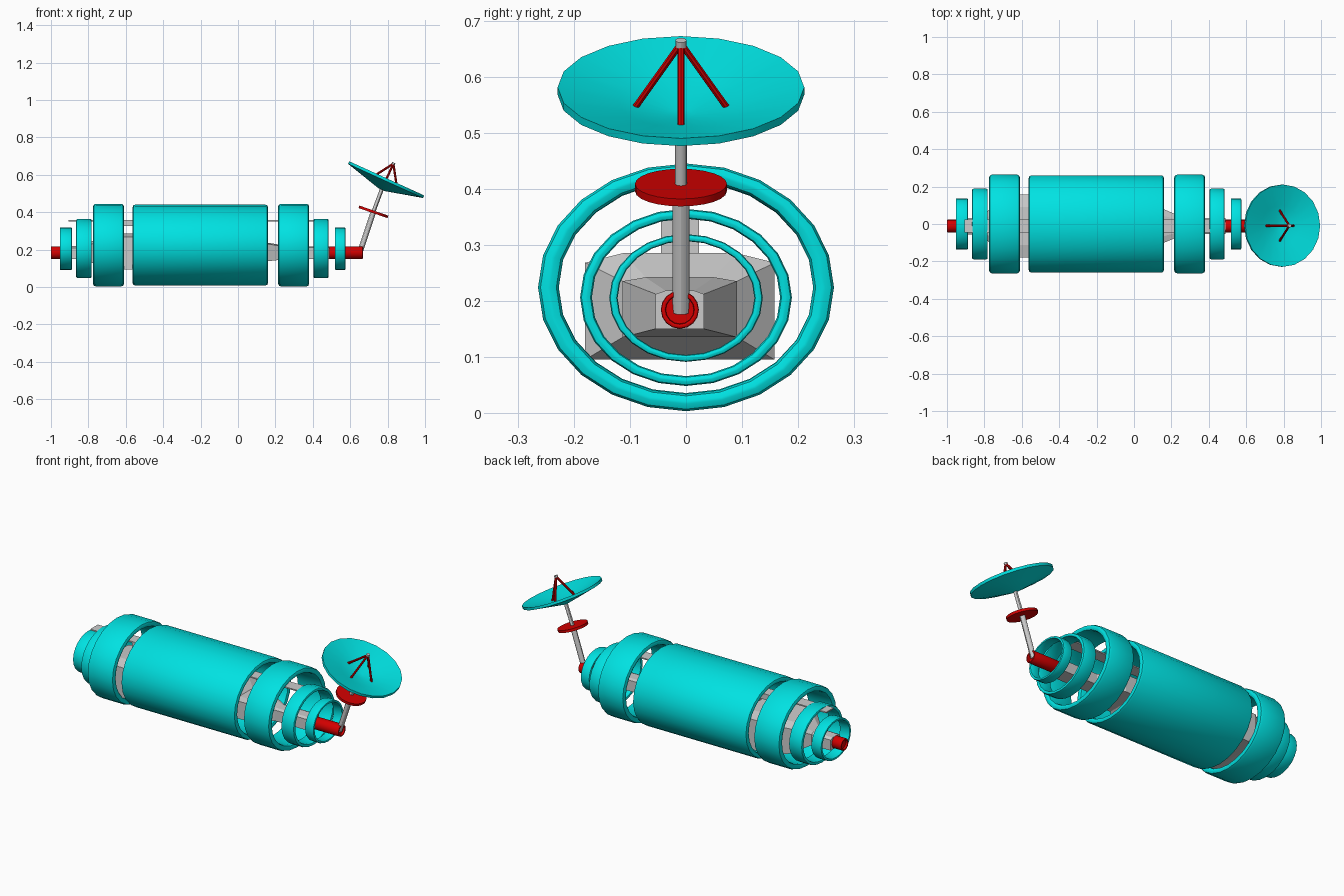
import bpy, bmesh
from math import cos, sin, pi, radians
from mathutils import Vector, Matrix

if "Cube" in bpy.data.objects:
    bpy.data.objects.remove(bpy.data.objects["Cube"])


def material(name, rgb):
    m = bpy.data.materials.new(name)
    m.diffuse_color = (*rgb, 1)
    m.use_nodes = True
    m.node_tree.nodes["Principled BSDF"].inputs["Base Color"].default_value = m.diffuse_color
    return m


CYAN = material("cyan", (0.0, 0.76, 0.76))
RED = material("red", (0.65, 0.0, 0.0))
YC, ZC = -0.011, 0.184          # axis of the inner core


def finish(name, bm, mat=None, smooth=True):
    bmesh.ops.recalc_face_normals(bm, faces=bm.faces)
    me = bpy.data.meshes.new(name)
    bm.to_mesh(me)
    bm.free()
    ob = bpy.data.objects.new(name, me)
    bpy.context.collection.objects.link(ob)
    if mat:
        me.materials.append(mat)
    if smooth:
        bpy.context.view_layer.objects.active = ob
        ob.select_set(True)
        bpy.ops.object.shade_smooth_by_angle(angle=radians(30))
        ob.select_set(False)
    return ob


def loft(bm, rings, closed=False):
    """Skin a list of point rings; cap the ends unless closed on itself."""
    rows = [[bm.verts.new(p) for p in r] for r in rings]
    n = len(rows[0])
    for i in range(len(rows) if closed else len(rows) - 1):
        a, b = rows[i], rows[(i + 1) % len(rows)]
        for j in range(n):
            k = (j + 1) % n
            bm.faces.new((a[j], a[k], b[k], b[j]))
    if not closed:
        bm.faces.new(rows[0])
        bm.faces.new(rows[-1])


def oval_ring(name, x0, x1, ry, rz, zc, t, mat=CYAN, yc=0, n=24):
    """Hollow oval band along x with rounded edges."""
    b, c = t * 0.42, t * 0.12
    prof = [(x0, b), (x0 + c, c), (x0 + b, 0), (x1 - b, 0), (x1 - c, c), (x1, b),
            (x1, t - b), (x1 - c, t - c), (x1 - b, t), (x0 + b, t), (x0 + c, t - c), (x0, t - b)]
    bm = bmesh.new()
    loft(bm, [[(x, yc + (ry - d) * cos(2 * pi * i / n), zc + (rz - d * rz / ry) * sin(2 * pi * i / n))
               for i in range(n)] for x, d in prof], closed=True)
    return finish(name, bm, mat)


def rod(bm, p, q, r1, r2=None, n=12):
    p, q = Vector(p), Vector(q)
    rot = (q - p).to_track_quat('Z', 'Y').to_matrix().to_4x4()
    bmesh.ops.create_cone(bm, cap_ends=True, segments=n, radius1=r1, radius2=r2 or r1,
                          depth=(q - p).length, matrix=Matrix.Translation((p + q) / 2) @ rot)


def box(name, x0, x1, y0, y1, z0, z1):
    bm = bmesh.new()
    bmesh.ops.create_cube(bm, size=1, matrix=Matrix.Translation(((x0 + x1) / 2, (y0 + y1) / 2, (z0 + z1) / 2))
                          @ Matrix.Diagonal((x1 - x0, y1 - y0, z1 - z0, 1)))
    return finish(name, bm, None, False)


# Main hull tube and the stepped rings at both ends
oval_ring("hull_tube", -0.563, 0.16, 0.26, 0.216, 0.224, 0.033)
for side, spans in (("rear", ((-0.775, -0.61), (-0.866, -0.782), (-0.953, -0.888))),
                    ("front", ((0.215, 0.38), (0.403, 0.485), (0.518, 0.574)))):
    sizes = (("large", 0.264, 0.221, 0.224, 0.037), ("medium", 0.189, 0.158, 0.206, 0.021),
             ("small", 0.137, 0.114, 0.205, 0.015))
    for (x0, x1), (label, ry, rz, zc, t) in zip(spans, sizes):
        oval_ring(f"{side}_{label}_ring", x0, x1, ry, rz, zc, t)


# Grey core: faceted sections (x, half width, bottom, shoulder, top)
def section(x, h, zb, zs, zt):
    return [(x, YC - h, zb), (x, YC + h, zb), (x, YC + h, zs), (x, YC + h * 0.6, zt),
            (x, YC - h * 0.6, zt), (x, YC - h, zs)]


bm = bmesh.new()
loft(bm, [section(*s) for s in (
    (-0.94, 0.043, 0.15, 0.21, 0.218), (-0.82, 0.045, 0.15, 0.21, 0.22),
    (-0.74, 0.12, 0.11, 0.25, 0.27), (-0.66, 0.169, 0.095, 0.268, 0.285),
    (0.0, 0.169, 0.095, 0.268, 0.285), (0.06, 0.102, 0.135, 0.235, 0.242),
    (0.13, 0.102, 0.135, 0.235, 0.242), (0.27, 0.043, 0.15, 0.212, 0.218),
    (0.49, 0.043, 0.15, 0.212, 0.218))])
finish("core_body", bm, None, False)

# Thin top spine with its thick rear block and pillar
box("top_spine", -0.905, 0.418, YC - 0.034, YC + 0.034, 0.351, 0.358)
box("spine_block", -0.64, -0.45, YC - 0.034, YC + 0.034, 0.325, 0.354)
box("spine_pillar", -0.45, -0.35, YC - 0.034, YC + 0.034, 0.27, 0.354)

# Red end pipes
for name, x0, x1 in (("rear_pipe", -1.0, -0.93), ("front_pipe", 0.47, 0.668)):
    oval_ring(name, x0, x1, 0.034, 0.034, ZC, 0.009, RED, YC, 16)
    bm = bmesh.new()
    rod(bm, (x0 + 0.012, YC, ZC), (x1 - 0.012, YC, ZC), 0.027, n=16)
    finish(name + "_core", bm, RED)

# Antenna mast: thick lower and thin upper part, with a red disc between
foot, mid, head = Vector((0.65, YC + 0.002, 0.18)), Vector((0.724, -0.009, 0.402)), Vector((0.771, -0.009, 0.528))
axis = (head - foot).normalized()
bm = bmesh.new()
rod(bm, foot, mid, 0.015)
rod(bm, mid, head, 0.0105)
finish("antenna_mast", bm)
bm = bmesh.new()
rod(bm, mid - axis * 0.007, mid + axis * 0.007, 0.082, n=24)
finish("mast_disc", bm, RED)

# Shallow conical dish in a tilted frame, with four struts and a feed tip
frame = Matrix.Translation((0.795, -0.009, 0.581)) @ Matrix.Rotation(radians(24.5), 4, 'Y')
bm = bmesh.new()
prof = [(0.02, -0.052), (0.11, -0.029), (0.22, 0.0), (0.22, -0.015), (0.11, -0.043), (0.02, -0.066)]
n = 20
loft(bm, [[frame @ Vector((r * cos(2 * pi * i / n), r * sin(2 * pi * i / n), z)) for i in range(n)]
          for r, z in prof])
finish("dish", bm, CYAN)
bm = bmesh.new()
for i in range(4):
    a = i * pi / 2
    rod(bm, frame @ Vector((0.082 * cos(a), 0.082 * sin(a), -0.04)), frame @ Vector((0, 0, 0.086)), 0.006, n=8)
finish("feed_struts", bm, RED)
bm = bmesh.new()
rod(bm, frame @ Vector((0, 0, 0.08)), frame @ Vector((0, 0, 0.092)), 0.01)
finish("feed_tip", bm)
